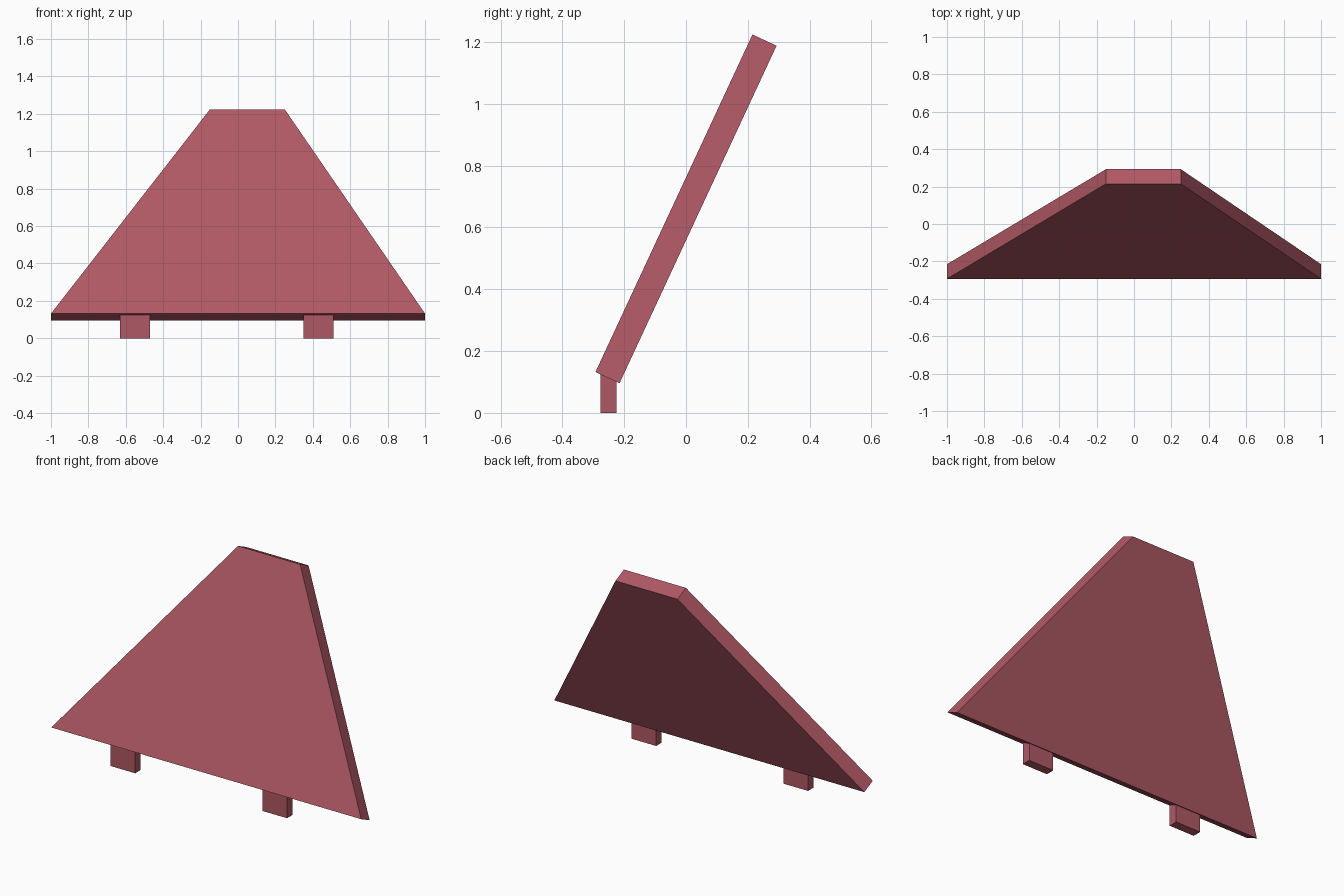
import bpy
import bmesh
from mathutils import Vector

cube = bpy.data.objects.get("Cube")
if cube:
    bpy.data.objects.remove(cube, do_unlink=True)

# Single dusty red finish
COLOUR = (0.429, 0.098, 0.127, 1.0)
red = bpy.data.materials.new("dusty_red")
red.use_nodes = True
red.diffuse_color = COLOUR
red.node_tree.nodes["Principled BSDF"].inputs["Base Color"].default_value = COLOUR


def extruded(name, outline, offset):
    """Solid made by extruding a flat outline along an offset."""
    bm = bmesh.new()
    face = bm.faces.new([bm.verts.new(p) for p in outline])
    result = bmesh.ops.extrude_face_region(bm, geom=[face], use_keep_orig=True)
    moved = [g for g in result["geom"] if isinstance(g, bmesh.types.BMVert)]
    bmesh.ops.translate(bm, verts=moved, vec=Vector(offset))
    bmesh.ops.recalc_face_normals(bm, faces=bm.faces)
    mesh = bpy.data.meshes.new(name)
    bm.to_mesh(mesh)
    bm.free()
    mesh.materials.append(red)
    obj = bpy.data.objects.new(name, mesh)
    bpy.context.collection.objects.link(obj)
    return obj


# Leaning trapezoid panel
low_y, low_z = -0.293, 0.132
high_y, high_z = 0.215, 1.224
extruded("leaning_panel",
         [(-1, low_y, low_z), (1, low_y, low_z),
          (0.25, high_y, high_z), (-0.15, high_y, high_z)],
         (0, 0.078, -0.0363))

# Two short feet set into the lower edge
for name, x in (("right_foot", -0.55), ("left_foot", 0.43)):
    front, back, half = -0.276, -0.225, 0.08
    extruded(name,
             [(x - half, front, 0), (x + half, front, 0),
              (x + half, back, 0), (x - half, back, 0)],
             (0, 0, 0.135))
